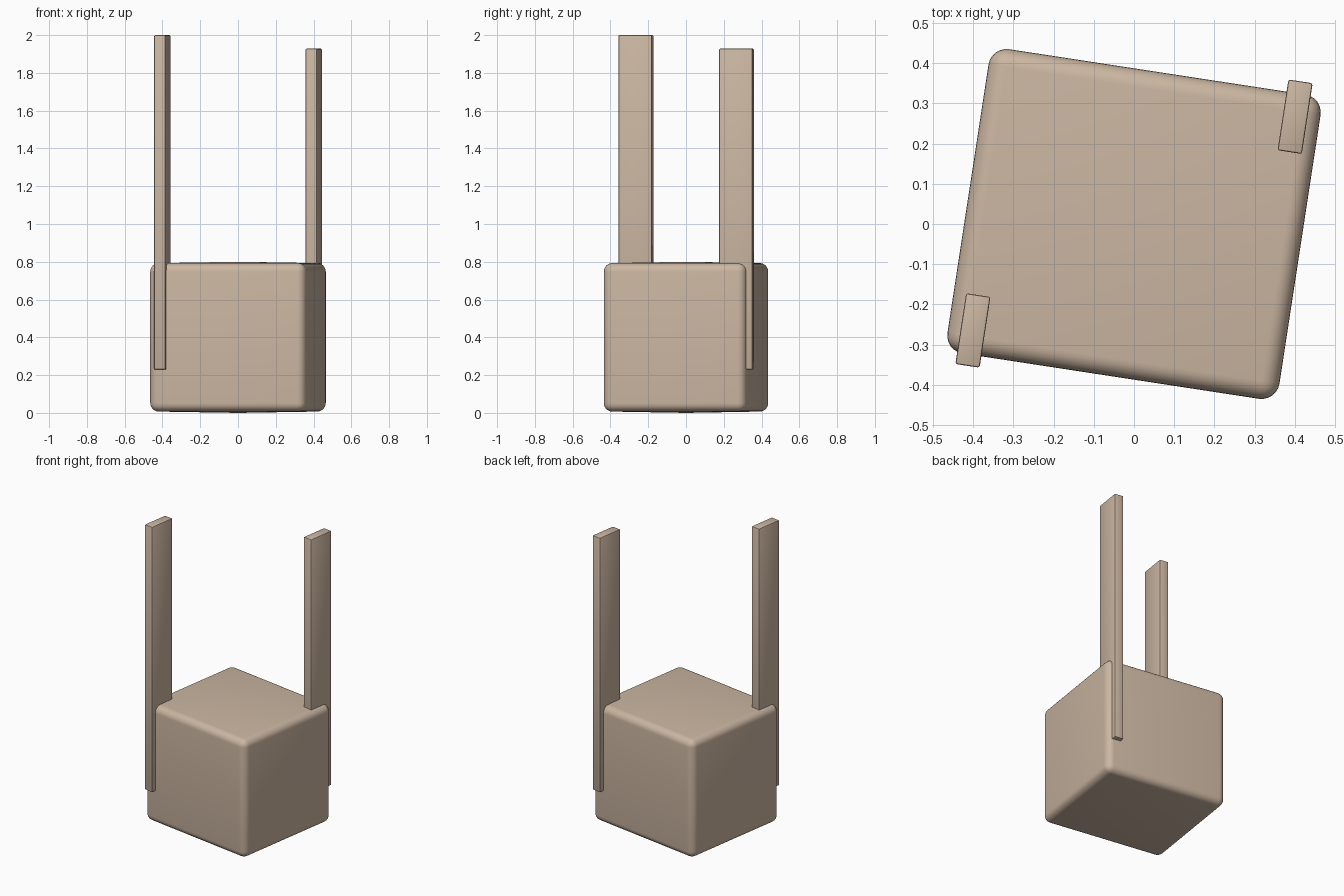
import bpy, bmesh, math
from mathutils import Matrix

if "Cube" in bpy.data.objects:
    bpy.data.objects.remove(bpy.data.objects["Cube"])

TURN = math.radians(-8.7)
mat = bpy.data.materials.new("tan")
mat.diffuse_color = (0.60, 0.47, 0.36, 1)
mat.use_nodes = True
mat.node_tree.nodes["Principled BSDF"].inputs["Base Color"].default_value = mat.diffuse_color


def rounded_box(name, centre, size, radius, segments, crown=0.0):
    """Rounded box turned about z; crown raises the middle of top and bottom."""
    bm = bmesh.new()
    bmesh.ops.create_cube(bm, size=1)
    bmesh.ops.scale(bm, vec=size, verts=bm.verts)
    bmesh.ops.bevel(bm, geom=bm.edges[:], offset=radius, segments=segments,
                    profile=0.5, affect='EDGES')
    if crown:
        caps = [f for f in bm.faces
                if abs(f.normal.z) > 0.99 and f.calc_area() > 0.1]
        bmesh.ops.poke(bm, faces=caps, offset=crown)
    bmesh.ops.recalc_face_normals(bm, faces=bm.faces)
    bm.transform(Matrix.Translation(centre) @ Matrix.Rotation(TURN, 4, 'Z'))
    mesh = bpy.data.meshes.new(name)
    bm.to_mesh(mesh)
    bm.free()
    mesh.materials.append(mat)
    obj = bpy.data.objects.new(name, mesh)
    bpy.context.collection.objects.link(obj)
    bpy.ops.object.select_all(action='DESELECT')
    bpy.context.view_layer.objects.active = obj
    obj.select_set(True)
    bpy.ops.object.shade_smooth_by_angle(angle=math.radians(40))
    return obj


# Soft-edged block with slightly crowned top and bottom
rounded_box("block", (0, 0, 0.40), (0.836, 0.766, 0.786), 0.045, 6, crown=0.007)

# Upright slats at two opposite corners
for name, x, y, top in (("left_slat", -0.401, -0.265, 2.0),
                        ("right_slat", 0.401, 0.267, 1.928)):
    bottom = 0.23
    rounded_box(name, (x, y, (top + bottom) / 2),
                (0.061, 0.178, top - bottom), 0.005, 2)
